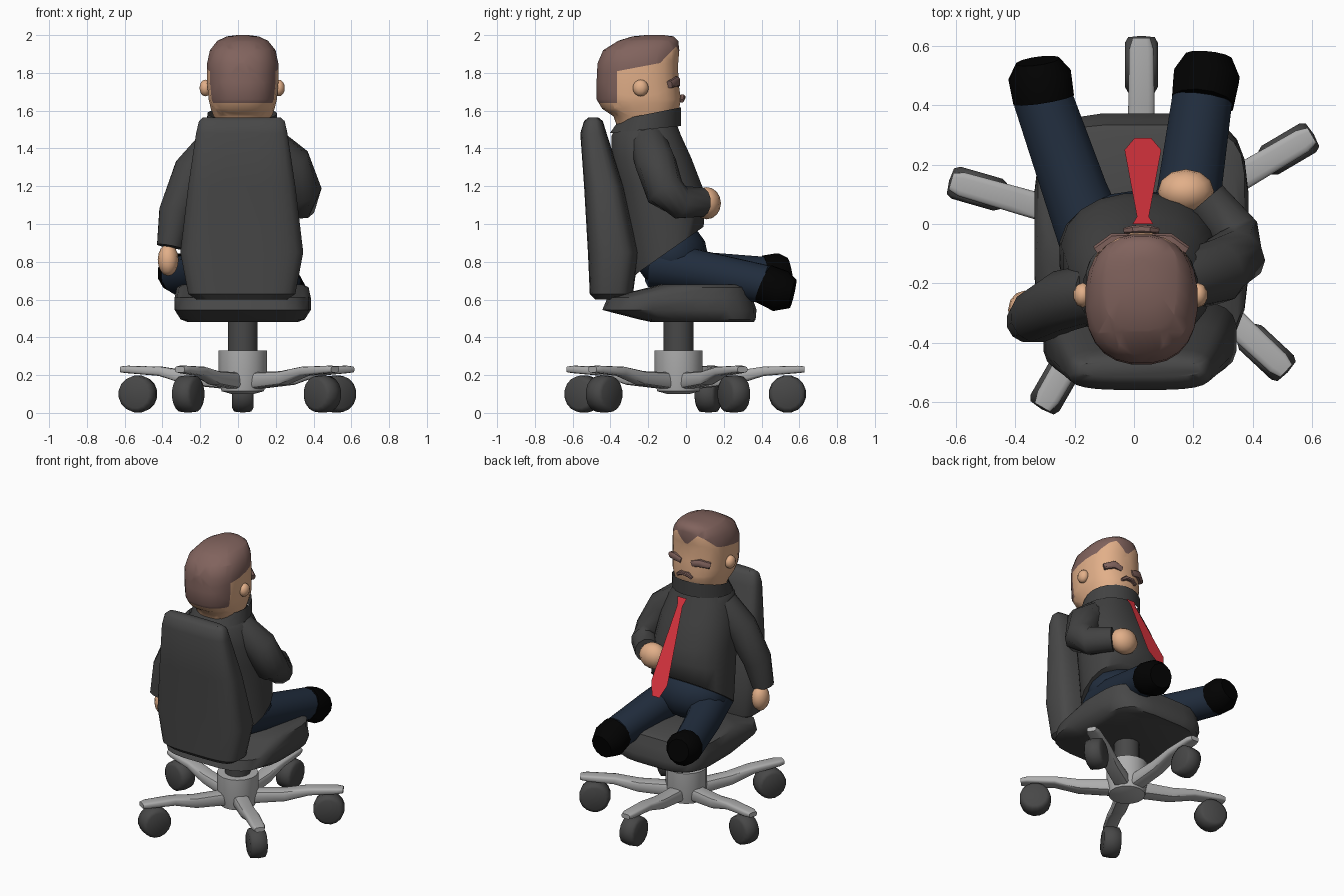
import bpy, bmesh, math
from mathutils import Vector


def mat(name, r, g, b):
    m = bpy.data.materials.new(name)
    m.diffuse_color = (r, g, b, 1)
    return m


SUIT = mat("suit charcoal", 0.054, 0.054, 0.054)
CHAIR = mat("chair dark grey", 0.064, 0.064, 0.064)
METAL = mat("base light grey", 0.42, 0.42, 0.42)
NAVY = mat("trouser navy", 0.015, 0.026, 0.047)
BLACK = mat("shoe black", 0.0005, 0.0005, 0.0005)
SKIN = mat("skin", 0.76, 0.43, 0.25)
HAIR = mat("hair brown", 0.22, 0.125, 0.11)
RED = mat("tie red", 0.72, 0.035, 0.05)


def finish(name, bm, mats, angle=40):
    bmesh.ops.recalc_face_normals(bm, faces=bm.faces[:])
    me = bpy.data.meshes.new(name)
    bm.to_mesh(me)
    bm.free()
    for m in mats:
        me.materials.append(m)
    ob = bpy.data.objects.new(name, me)
    bpy.context.collection.objects.link(ob)
    bpy.ops.object.select_all(action='DESELECT')
    ob.select_set(True)
    bpy.context.view_layer.objects.active = ob
    bpy.ops.object.shade_smooth_by_angle(angle=math.radians(angle))
    return ob


def loft_bm(rings, n=16, p=2.0, ref=(0, 1, 0), upright=False, cap=True):
    """Superellipse rings (x, y, z, half width, half depth, tilt) joined along a path."""
    bm = bmesh.new()
    loops = []
    for i, r in enumerate(rings):
        c = Vector(r[:3])
        a = r[3]
        b = r[4] if len(r) > 4 else a
        tilt = r[5] if len(r) > 5 else 0
        lo, hi = rings[max(i - 1, 0)], rings[min(i + 1, len(rings) - 1)]
        t = Vector((0, 0, 1)) if upright else (Vector(hi[:3]) - Vector(lo[:3])).normalized()
        side = Vector(ref).cross(t).normalized()
        other = t.cross(side)
        loop = []
        for k in range(n):
            w = 2 * math.pi * (k + 0.5) / n
            u = math.copysign(abs(math.cos(w)) ** (2 / p), math.cos(w)) * a
            v = math.copysign(abs(math.sin(w)) ** (2 / p), math.sin(w)) * b
            loop.append(bm.verts.new(c + side * u + other * v + Vector((0, 0, tilt * v))))
        loops.append(loop)
    for l0, l1 in zip(loops, loops[1:]):
        for k in range(n):
            bm.faces.new((l0[k], l0[(k + 1) % n], l1[(k + 1) % n], l1[k]))
    if cap:
        bm.faces.new(loops[0])
        bm.faces.new(loops[-1])
    return bm


def loft(name, rings, m, angle=40, **kw):
    return finish(name, loft_bm(rings, **kw), [m], angle)


def ball(name, loc, size, m, n=12):
    bm = bmesh.new()
    bmesh.ops.create_uvsphere(bm, u_segments=n, v_segments=8, radius=1)
    for v in bm.verts:
        v.co = Vector(loc) + Vector([v.co[i] * size[i] for i in range(3)])
    return finish(name, bm, [m], 60)


# Chair base: hub, column and five legs with casters
HX, HY = 0.025, -0.04
loft("hub", [(HX, HY, z, r) for z, r in ((0.10, 0.06), (0.115, 0.115), (0.20, 0.13), (0.33, 0.13))],
     METAL, upright=True)
loft("column", [(HX, HY, 0.32, 0.08), (HX, HY, 0.50, 0.08)], CHAIR, upright=True)
for deg in (90, 30.5, -43, 240, 164):
    w = math.radians(deg)
    d = Vector((math.cos(w), math.sin(w), 0))
    s = Vector((-d.y, d.x, 0))
    o = Vector((HX, HY, 0))
    leg = [(0.08, 0.17, 0.05, 0.045), (0.30, 0.185, 0.047, 0.037), (0.45, 0.22, 0.045, 0.025),
           (0.63, 0.23, 0.042, 0.02), (0.668, 0.23, 0.03, 0.016)]
    loft("base_leg", [(*(o + d * r + Vector((0, 0, z))), a, b) for r, z, a, b in leg],
         METAL, n=12, p=4, ref=(0, 0, 1))
    c = o + d * 0.577 + Vector((0, 0, 0.1))
    loft("caster", [(*(c + s * h), r) for h, r in ((-0.056, 0.075), (-0.045, 0.095), (0, 0.1), (0.045, 0.095), (0.056, 0.075))],
         CHAIR, ref=(0, 0, 1), angle=75)

# Seat cushion and backrest
seat = [(0.09, 0.48, 0.29, 0.27), (0.06, 0.495, 0.33, 0.31), (-0.035, 0.545, 0.362, 0.41),
        (-0.032, 0.61, 0.362, 0.385), (0.07, 0.665, 0.35, 0.265), (0.085, 0.68, 0.32, 0.225)]
loft("seat", [(0.025, y, z, a, b) for y, z, a, b in seat], CHAIR, n=24, p=4, upright=True)
back = [(-0.40, 0.60, 0.24, 0.08), (-0.395, 0.63, 0.285, 0.115), (-0.385, 0.85, 0.327, 0.135),
        (-0.435, 1.20, 0.285, 0.105), (-0.49, 1.48, 0.243, 0.07), (-0.49, 1.545, 0.228, 0.05),
        (-0.49, 1.565, 0.205, 0.025)]
loft("backrest", [(0.02, y, z, a, b) for y, z, a, b in back], CHAIR, n=24, p=3.6, upright=True)

# Jacket body and collar
body = [(-0.10, 0.85, 0.275, 0.195, 0.7), (-0.115, 1.05, 0.27, 0.22, 0.25), (-0.14, 1.20, 0.26, 0.228),
        (-0.185, 1.35, 0.245, 0.215), (-0.21, 1.47, 0.205, 0.185), (-0.215, 1.55, 0.15, 0.15, 0.15)]
loft("jacket", [(0.02, *r) for r in body], SUIT, n=20, p=2.3, upright=True, angle=60)
loft("collar", [(0.022, -0.215, 1.50, 0.195, 0.19, 0.1), (0.022, -0.19, 1.585, 0.185, 0.165, 0.2)],
     SUIT, n=20, upright=True, cap=False)

# Sleeves and hands: one hangs, one rests on the belly
loft("hanging_sleeve", [(-0.12, -0.23, 1.42, 0.10), (-0.24, -0.26, 1.28, 0.105), (-0.33, -0.31, 1.06, 0.092),
                        (-0.362, -0.33, 0.88, 0.07)], SUIT, n=12, angle=60)
ball("hanging_hand", (-0.37, -0.29, 0.81), (0.055, 0.065, 0.085), SKIN)
loft("bent_sleeve", [(0.15, -0.20, 1.43, 0.10), (0.28, -0.16, 1.32, 0.11), (0.34, -0.11, 1.17, 0.105),
                     (0.335, -0.03, 1.115, 0.09), (0.24, 0.08, 1.115, 0.08)],
     SUIT, n=12, ref=(1, 1, 0), angle=60)
ball("bent_hand", (0.175, 0.11, 1.11), (0.095, 0.075, 0.085), SKIN)

# Trousers and shoes
ball("hips", (0.02, -0.08, 0.84), (0.26, 0.195, 0.18), NAVY, 16)
legs = {"right": [(0.13, -0.17, 0.79, 0.13), (0.185, 0.10, 0.745, 0.112), (0.23, 0.42, 0.68, 0.105)],
        "left": [(-0.09, -0.17, 0.79, 0.13), (-0.195, 0.10, 0.742, 0.112), (-0.31, 0.43, 0.725, 0.103)]}
shoes = {"right": [(0.232, 0.41, 0.685, 0.108), (0.245, 0.50, 0.645, 0.115), (0.252, 0.565, 0.63, 0.08)],
         "left": [(-0.305, 0.42, 0.73, 0.107), (-0.318, 0.50, 0.74, 0.11), (-0.325, 0.55, 0.75, 0.075)]}
for side in legs:
    loft(side + "_trouser_leg", legs[side], NAVY, n=12, ref=(0, 0, 1), angle=60)
    loft(side + "_shoe", shoes[side], BLACK, n=12, ref=(0, 0, 1))

# Tie: a flat sheet hanging clear of the belly
bm = bmesh.new()
rows = []
for y, z, h in ((0.0, 1.51, 0.035), (0.025, 1.46, 0.02), (0.25, 1.01, 0.062), (0.29, 0.93, 0.028)):
    rows.append([bm.verts.new((0.03 + sx * h, y, z)) for sx in (-1, 1)])
for a, b in zip(rows, rows[1:]):
    bm.faces.new((a[0], a[1], b[1], b[0]))
finish("tie", bm, [RED])

# Head, cut along the hairline (temples and widow's peak) so the hair gets its own faces
head = [(-0.22, 1.50, 0.13, 0.14), (-0.22, 1.57, 0.155, 0.165), (-0.24, 1.61, 0.17, 0.205),
        (-0.25, 1.66, 0.182, 0.225), (-0.257, 1.75, 0.19, 0.218), (-0.255, 1.85, 0.19, 0.215),
        (-0.237, 1.92, 0.175, 0.203), (-0.20, 1.97, 0.135, 0.16), (-0.175, 1.993, 0.085, 0.11),
        (-0.165, 2.0, 0.03, 0.05)]
bm = loft_bm([(0.025, *r) for r in head], n=24, p=2.4, upright=True)
cuts = [((0, -0.36, 1.81), (0, -0.19, 1)), ((0, -0.13, 1.86), (0, -1, 1)),
        ((0.025, 0, 1.86), (1, 0, -1)), ((0.025, 0, 1.86), (-1, 0, -1)),
        ((0, -0.365, 0), (0, 1, 0)), ((0, 0, 1.64), (0, 0, 1))]
for co, no in cuts:
    bmesh.ops.bisect_plane(bm, geom=bm.verts[:] + bm.edges[:] + bm.faces[:], plane_co=co, plane_no=no)
for f in bm.faces:
    c = f.calc_center_median()
    top = c.z > 1.81 + 0.19 * (c.y + 0.36)
    front = c.z > 1.86 + c.y + 0.13 or c.z > 1.86 + abs(c.x - 0.025)
    f.material_index = int((top and front) or (c.y < -0.365 and c.z > 1.64))
finish("head", bm, [SKIN, HAIR], 50)

# Ears, eyebrows and moustache
for s in (-1, 1):
    ball("ear", (0.022 + s * 0.195, -0.24, 1.72), (0.032, 0.042, 0.044), SKIN, 10)
    loft("eyebrow", [(0.025 + s * 0.04, -0.045, 1.742, 0.014, 0.02), (0.025 + s * 0.095, -0.05, 1.756, 0.02, 0.025),
                     (0.025 + s * 0.15, -0.088, 1.738, 0.018, 0.02)], HAIR, n=8, p=3, ref=(0, 0, 1))
loft("moustache", [(-0.03, -0.022, 1.652, 0.01, 0.01), (0.0, -0.018, 1.672, 0.014, 0.014),
                   (0.025, -0.016, 1.672, 0.014, 0.011), (0.05, -0.018, 1.672, 0.014, 0.014),
                   (0.08, -0.022, 1.652, 0.01, 0.01)], HAIR, n=8, p=3, ref=(0, 0, 1))
